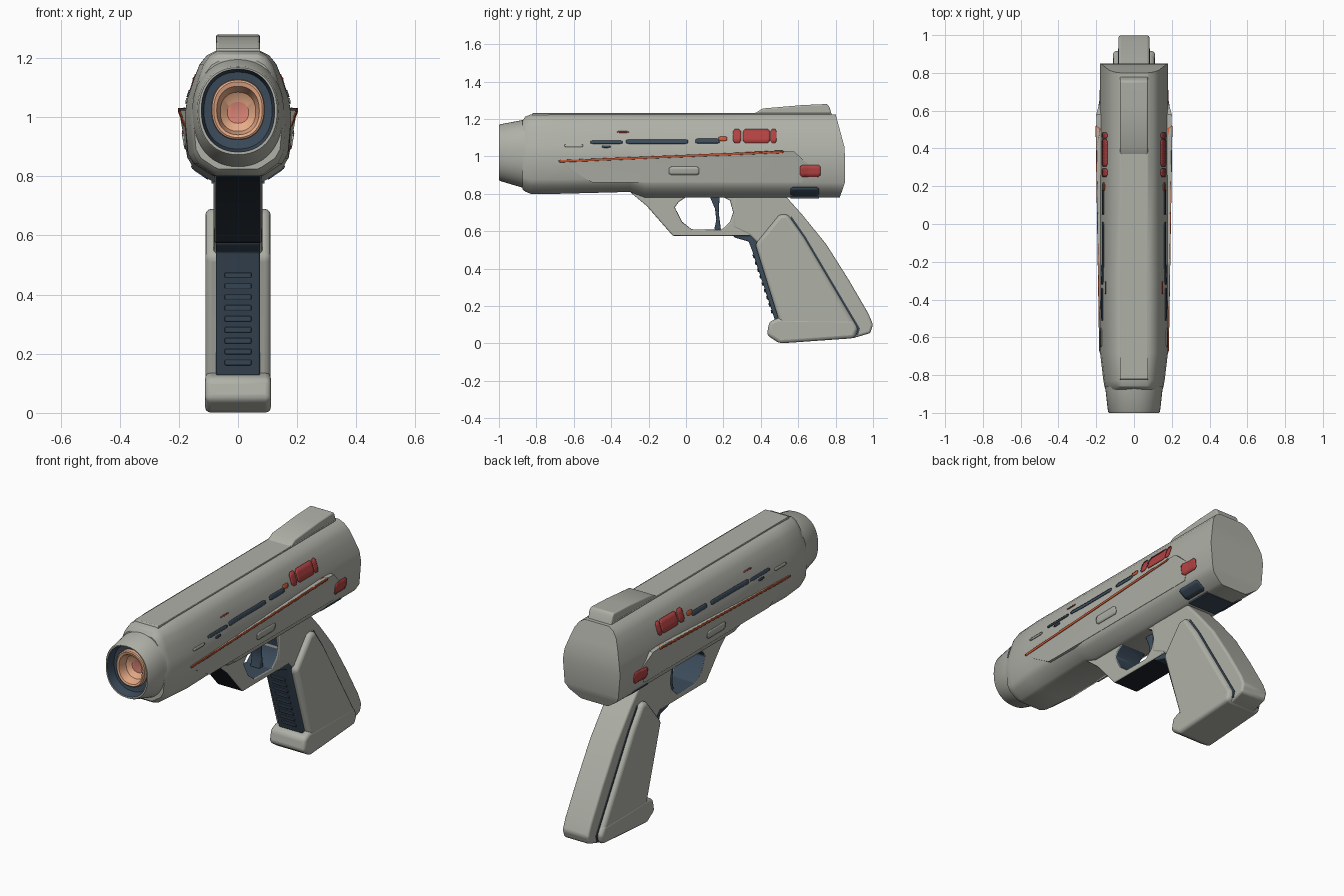
import bpy, bmesh, math
from mathutils import Vector
from mathutils.bvhtree import BVHTree

if "Cube" in bpy.data.objects:
    bpy.data.objects.remove(bpy.data.objects["Cube"])


def material(name, rgb):
    m = bpy.data.materials.new(name)
    m.diffuse_color = (*rgb, 1)
    m.use_nodes = True
    m.node_tree.nodes["Principled BSDF"].inputs["Base Color"].default_value = m.diffuse_color
    return m


GREY = material("warm grey", (0.43, 0.44, 0.39))
SLATE = material("slate blue", (0.045, 0.072, 0.105))
DARK = material("near black", (0.012, 0.017, 0.024))
PEACH = material("peach", (0.82, 0.42, 0.25))
PINK = material("pink", (0.75, 0.25, 0.19))
RED = material("red", (0.45, 0.055, 0.055))
ORANGE = material("orange", (0.58, 0.10, 0.035))


def finish(name, bm, mats, bevel=0, angle=35):
    bmesh.ops.recalc_face_normals(bm, faces=bm.faces)
    me = bpy.data.meshes.new(name)
    bm.to_mesh(me)
    bm.free()
    ob = bpy.data.objects.new(name, me)
    bpy.context.collection.objects.link(ob)
    for m in mats:
        me.materials.append(m)
    bpy.ops.object.select_all(action='DESELECT')
    ob.select_set(True)
    bpy.context.view_layer.objects.active = ob
    bpy.ops.object.shade_smooth_by_angle(angle=math.radians(angle))
    if bevel:
        b = ob.modifiers.new("bevel", 'BEVEL')
        b.width, b.segments, b.limit_method = bevel, 3, 'ANGLE'
        b.angle_limit = math.radians(30)
    return ob


def prism(name, pts, hw, mat, bevel=0.0):
    """Side-view (y, z) outline extruded to both sides of x = 0."""
    bm = bmesh.new()
    a, b = [[bm.verts.new((s * hw, y, z)) for y, z in pts] for s in (-1, 1)]
    n = len(pts)
    bm.faces.new(a)
    bm.faces.new(b)
    for i in range(n):
        j = (i + 1) % n
        bm.faces.new((a[i], a[j], b[j], b[i]))
    return finish(name, bm, [mat], bevel)


def bridge(bm, rings, closed=False):
    """Quad strips between successive rings; returns faces per band."""
    bands = []
    for k in range(len(rings) - (0 if closed else 1)):
        r, q = rings[k], rings[(k + 1) % len(rings)]
        n = len(r)
        bands.append([bm.faces.new((r[i], r[(i + 1) % n], q[(i + 1) % n], q[i])) for i in range(n)])
    return bands


# Main body: one half section lofted along y
half = [(0.075, 1.224), (0.105, 1.208), (0.13, 1.175), (0.15, 1.12), (0.172, 1.05),
        (0.18, 0.99), (0.169, 0.86), (0.15, 0.825), (0.095, 0.787), (0.08, 0.78)]
stations = [(-0.875, 0.84, 1.19, 0.825), (-0.86, 0.87, 1.212, 0.812), (-0.83, 0.9, 1.224, 0.80),
            (-0.68, 1, 1.224, 0.80), (-0.30, 1, 1.224, 0.81), (-0.22, 1, 1.224, 0.78),
            (0.3, 1, 1.224, 0.78), (0.78, 1, 1.224, 0.78), (0.85, 1, 1.224, 0.78)]
bm = bmesh.new()
rings = []
for k, (y, sx, zt, zb) in enumerate(stations):
    row = []
    for x, z in half:
        yy = y
        if k == len(stations) - 1:      # rear face leans forward at top and bottom
            yy -= max(0, z - 1.04) * 0.27 + max(0, 0.86 - z) * 0.35
        row.append((x * sx, yy, zb + (z - 0.78) / 0.444 * (zt - zb)))
    rings.append([bm.verts.new(p) for p in row] +
                 [bm.verts.new((-x, y, z)) for x, y, z in reversed(row)])
bridge(bm, rings)
n = len(half)
for r in (rings[0], rings[-1]):
    for i in range(n - 1):
        bm.faces.new((r[i], r[i + 1], r[2 * n - 2 - i], r[2 * n - 1 - i]))
trees = [BVHTree.FromBMesh(bm)]
finish("body", bm, [GREY], angle=28)

# Raised lower side panels with a ledge along the top
ledge = [(-0.68, 0.98, 0.180), (0.2, 1.015, 0.188), (0.50, 1.03, 0.199), (0.58, 1.025, 0.2),
         (0.66, 0.95, 0.178), (0.62, 0.86, 0.171), (-0.5, 0.86, 0.171), (-0.62, 0.93, 0.174)]
for side, s in (("right", 1), ("left", -1)):
    bm = bmesh.new()
    for y, z, x in ledge:
        bm.verts.new((s * x, y, z))
        bm.verts.new((s * 0.12, y, z))
    hull = bmesh.ops.convex_hull(bm, input=bm.verts)
    bmesh.ops.delete(bm, geom=[v for v in bm.verts if not v.link_faces], context='VERTS')
    trees.append(BVHTree.FromBMesh(bm))
    finish("side_panel_" + side, bm, [GREY], angle=25)


def surface_x(s, y, z):
    hits = [t.ray_cast(Vector((s, y, z)), Vector((-s, 0, 0)))[0] for t in trees]
    return max(abs(h.x) for h in hits if h)


def plate(name, y0, y1, z0, z1, mat, rise=0.0):
    """Thin chamfered plate following the body sides; rise slants it."""
    c = min(0.012, (y1 - y0) / 4)
    ys = [y0] + [y0 + c + (y1 - y0 - 2 * c) * i / 10 for i in range(11)] + [y1]
    for side, s in (("right", 1), ("left", -1)):
        bm = bmesh.new()
        grid = []
        for i, y in enumerate(ys):
            f = 0.65 if i in (0, len(ys) - 1) else 1
            mid = (z0 + z1) / 2 + rise * (y - y0) / (y1 - y0)
            zs = [mid + f * (z1 - z0) / 2 * t for t in (-1, -0.33, 0.33, 1)]
            grid.append([bm.verts.new((s * (surface_x(s, y, z) + 0.002), y, z)) for z in zs])
        for a, b in zip(grid, grid[1:]):
            for j in range(3):
                bm.faces.new((a[j], a[j + 1], b[j + 1], b[j]))
        ob = finish(name + "_" + side, bm, [mat])
        sol = ob.modifiers.new("thickness", 'SOLIDIFY')
        sol.thickness, sol.offset = 0.005, 0


# Painted and inset side markings
plate("ledge_stripe", -0.68, 0.52, 0.968, 0.980, ORANGE, 0.05)
plate("red_mark_small", 0.25, 0.295, 1.072, 1.145, RED)
plate("red_mark_large", 0.305, 0.45, 1.072, 1.145, RED)
plate("red_mark_end", 0.452, 0.485, 1.072, 1.145, RED)
plate("red_rear_mark", 0.61, 0.72, 0.89, 0.955, RED)
plate("red_dash", -0.37, -0.305, 1.127, 1.134, RED)
plate("orange_dash", 0.175, 0.22, 1.083, 1.106, ORANGE)
plate("slate_bar_front", -0.51, -0.34, 1.068, 1.084, SLATE)
plate("slate_bar_middle", -0.32, 0.01, 1.068, 1.09, SLATE)
plate("slate_bar_rear", 0.05, 0.18, 1.07, 1.094, SLATE)
plate("slate_dash", -0.45, -0.405, 1.046, 1.058, SLATE)
plate("front_slot", -0.65, -0.55, 1.05, 1.064, GREY)
plate("side_latch", -0.09, 0.07, 0.90, 0.945, GREY)
plate("rear_notch", 0.56, 0.71, 0.79, 0.835, SLATE)
prism("rear_notch_base", [(0.56, 0.776), (0.71, 0.776), (0.71, 0.79), (0.56, 0.79)], 0.09, SLATE)


def ellipse_loft(name, rows, mats, cap=False):
    """Rows of (y, x radius, z radius, centre z, material of next band)."""
    bm = bmesh.new()
    rings = []
    for y, rx, rz, cz, _ in rows:
        ring = []
        for i in range(48):
            a = math.tau * i / 48
            c, s = math.cos(a), math.sin(a)
            ring.append(bm.verts.new((rx * math.copysign(abs(c) ** 0.9, c), y,
                                      cz + rz * math.copysign(abs(s) ** 0.9, s))))
        rings.append(ring)
    for band, row in zip(bridge(bm, rings), rows):
        for f in band:
            f.material_index = row[4]
    if cap:
        bm.faces.new(rings[-1]).material_index = rows[-1][4]
    return finish(name, bm, mats)


# Muzzle collar, dark bore and glowing emitter
ellipse_loft("muzzle", [(-0.86, 0.155, 0.185, 1.012, 0), (-0.885, 0.15, 0.178, 1.014, 0),
                        (-0.992, 0.138, 0.152, 1.02, 0), (-1.0, 0.132, 0.147, 1.02, 0),
                        (-1.0, 0.124, 0.14, 1.022, 1), (-0.95, 0.115, 0.13, 1.022, 1),
                        (-0.945, 0.08, 0.09, 1.024, 1)], [GREY, SLATE])
ellipse_loft("emitter", [(-0.94, 0.09, 0.102, 1.025, 0), (-0.968, 0.088, 0.1, 1.025, 0),
                         (-0.972, 0.082, 0.094, 1.025, 0), (-0.968, 0.072, 0.082, 1.022, 0),
                         (-0.92, 0.06, 0.066, 1.018, 0), (-0.90, 0.036, 0.036, 1.015, 1)],
             [PEACH, PINK], cap=True)

# Top rail and rear sight
prism("top_rail", [(-0.83, 1.21), (-0.82, 1.232), (0.77, 1.232), (0.78, 1.21)], 0.075, GREY, 0.003)
prism("rear_sight", [(0.35, 1.22), (0.41, 1.256), (0.62, 1.274), (0.755, 1.28), (0.768, 1.262),
                     (0.785, 1.20), (0.6, 1.18)], 0.074, GREY, 0.008)

# Trigger guard: outer and inner outlines joined into a closed frame
outer = [(-0.30, 0.81), (-0.21, 0.735), (-0.07, 0.575), (0.06, 0.575), (0.22, 0.575),
         (0.34, 0.575), (0.45, 0.66), (0.53, 0.79), (0.2, 0.80), (0.0, 0.80)]
inner = [(-0.04, 0.755), (-0.06, 0.727), (-0.02, 0.65), (0.03, 0.61), (0.19, 0.607),
         (0.235, 0.65), (0.252, 0.70), (0.235, 0.765), (0.2, 0.782), (0.0, 0.782)]
bm = bmesh.new()
W = 0.08
rings = [[bm.verts.new(p) for p in ((W, *o), (W, *i), (-W, *i), (-W, *o))]
         for o, i in zip(outer, inner)]
for k, band in enumerate(bridge(bm, rings, closed=True)):
    band[1].material_index = 1
    band[3].material_index = 2 if k < 5 else 0
finish("trigger_guard", bm, [GREY, SLATE, DARK], 0.008)
prism("trigger", [(0.125, 0.79), (0.18, 0.79), (0.175, 0.70), (0.187, 0.605), (0.15, 0.605),
                  (0.162, 0.66), (0.155, 0.72)], 0.03, SLATE, 0.006)

# Grip: core with backstrap, wide side shell, front pad with ribs, foot
prism("grip_core", [(0.34, 0.577), (0.25, 0.62), (0.25, 0.79), (0.53, 0.79), (0.62, 0.69), (0.75, 0.53),
                    (0.87, 0.34), (0.975, 0.16), (1.0, 0.10), (0.985, 0.055), (0.9, 0.03), (0.52, 0.03),
                    (0.40, 0.52)], 0.082, GREY, 0.012)
prism("grip_groove", [(0.56, 0.685), (0.64, 0.57), (0.93, 0.08), (0.92, 0.045), (0.6, 0.1)],
      0.086, SLATE)
prism("grip_shell", [(0.37, 0.53), (0.50, 0.69), (0.545, 0.69), (0.63, 0.57), (0.92, 0.08),
                     (0.905, 0.03), (0.52, 0.03), (0.495, 0.13)], 0.11, GREY, 0.02)
prism("grip_foot", [(0.49, 0.135), (0.445, 0.115), (0.432, 0.045), (0.5, 0.0), (0.9, 0.028),
                    (0.92, 0.08), (0.89, 0.13)], 0.111, GREY, 0.018)
prism("grip_front_pad", [(0.25, 0.58), (0.26, 0.566), (0.335, 0.545), (0.352, 0.50), (0.475, 0.125),
                         (0.53, 0.125), (0.41, 0.58)], 0.075, SLATE, 0.006)
for i in range(9):
    z = 0.17 + 0.037 * i
    y = 0.475 - (z - 0.125) * 0.328
    prism("grip_rib_%d" % (i + 1), [(y - 0.004, z - 0.009), (y + 0.02, z - 0.009),
                                    (y + 0.02, z + 0.009), (y - 0.008, z + 0.009)],
          0.045, SLATE, 0.003)
